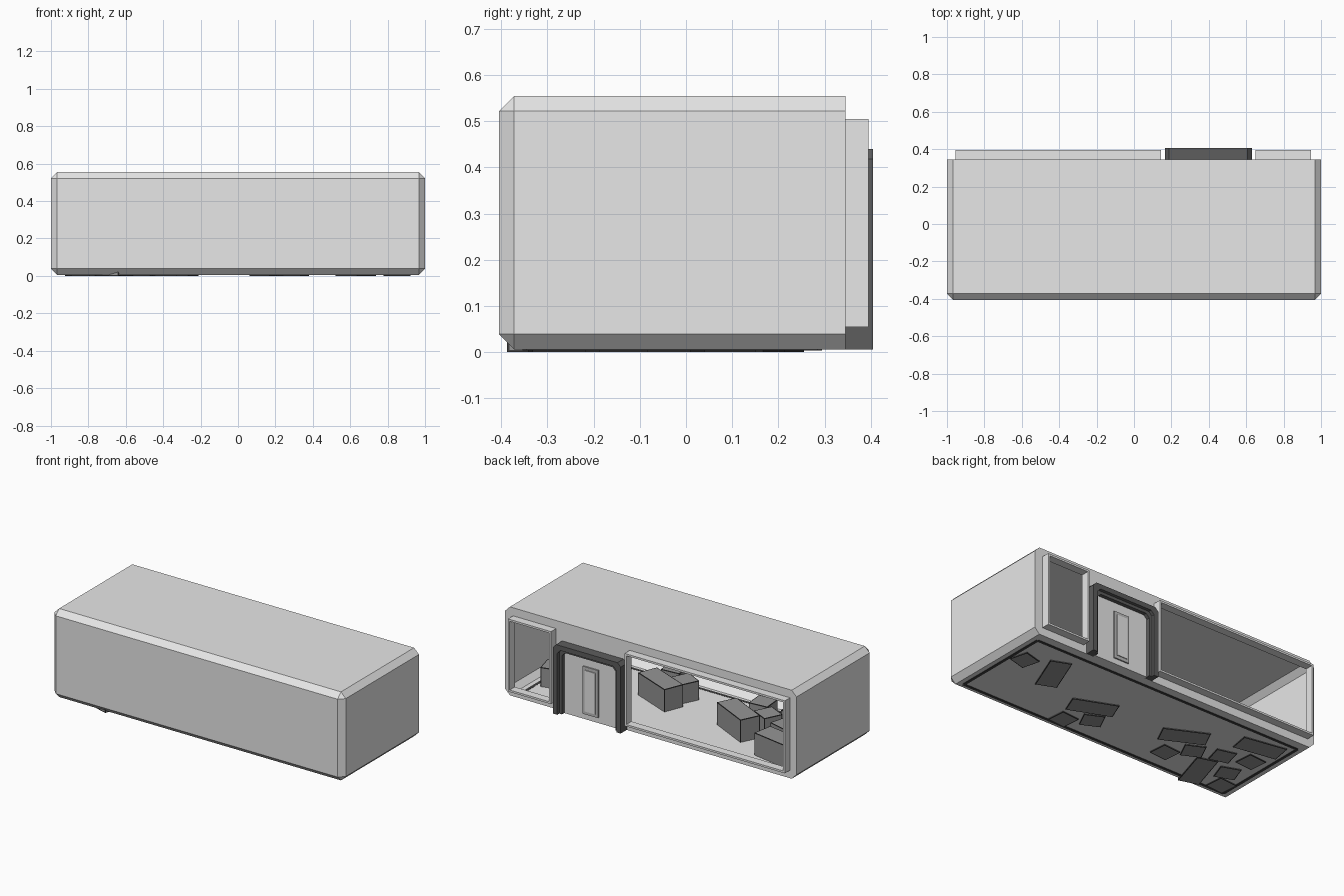
import bpy, bmesh, math
from mathutils import Vector, Matrix

old = bpy.data.objects.get("Cube")
if old:
    bpy.data.objects.remove(old, do_unlink=True)


def material(name, v):
    m = bpy.data.materials.new(name)
    m.use_nodes = True
    m.diffuse_color = (v, v, v, 1)
    m.node_tree.nodes["Principled BSDF"].inputs["Base Color"].default_value = (v, v, v, 1)
    return m


light = material("light grey", 0.8)
mid = material("mid grey", 0.3)
soft = material("soft grey", 0.5)
dark = material("dark grey", 0.11)
black = material("charcoal", 0.05)


def finish(name, bm, *mats):
    me = bpy.data.meshes.new(name)
    bm.to_mesh(me)
    bm.free()
    for m in mats:
        me.materials.append(m)
    ob = bpy.data.objects.new(name, me)
    bpy.context.collection.objects.link(ob)
    return ob


def add_box(bm, lo, hi):
    lo, hi = Vector(lo), Vector(hi)
    mat = Matrix.Translation((lo + hi) / 2) @ Matrix.Diagonal((hi - lo).to_4d())
    return bmesh.ops.create_cube(bm, size=1, matrix=mat)["verts"]


def box(name, lo, hi, mat):
    bm = bmesh.new()
    add_box(bm, lo, hi)
    return finish(name, bm, mat)


# Chamfered room shell, thin walled, with two openings in the back wall
BACK, FLOOR = 0.345, 0.006
WINDOWS = {"wide_window": (-0.955, 0.145), "narrow_window": (0.65, 0.945)}
Z0, Z1, T = 0.055, 0.505, 0.012
bm = bmesh.new()
add_box(bm, (-1, -0.405, FLOOR), (1, BACK, 0.555))
edges = [e for e in bm.edges if any(v.co.y < 0 for v in e.verts)]
bmesh.ops.bevel(bm, geom=edges, offset=0.033, segments=1, affect='EDGES')


def back_geom():
    faces = [f for f in bm.faces if f.calc_center_median().y > BACK - 0.001]
    parts = set(faces)
    for f in faces:
        parts.update(f.edges)
        parts.update(f.verts)
    return list(parts)


cuts = [((x + s * T, 0, 0), (1, 0, 0)) for w in WINDOWS.values() for x, s in zip(w, (1, -1))]
cuts += [((0, 0, Z0 + T), (0, 0, 1)), ((0, 0, Z1 - T), (0, 0, 1))]
for co, no in cuts:
    bmesh.ops.bisect_plane(bm, geom=back_geom(), plane_co=co, plane_no=no)
holes = []
for f in bm.faces:
    c = f.calc_center_median()
    if c.y > BACK - 0.001 and Z0 + T < c.z < Z1 - T:
        if any(a + T < c.x < b - T for a, b in WINDOWS.values()):
            holes.append(f)
bmesh.ops.delete(bm, geom=holes, context='FACES')
finish("room_shell", bm, light)

# Projecting window surrounds
for name, (a, b) in WINDOWS.items():
    bm = bmesh.new()
    y0, y1 = BACK, 0.395
    for x in (a, b - T):
        add_box(bm, (x, y0, Z0), (x + T, y1, Z1))
    for z in (Z0, Z1 - T):
        add_box(bm, (a + T, y0, z), (b - T, y1, z + T))
    finish(name + "_surround", bm, light)


# Stepped door arch
def arch(name, x0, x1, z1, w, y1, mat):
    def outline(i):
        a, b, t, c = x0 + i, x1 - i, z1 - i, 0.022
        return [(a, FLOOR), (a, t - c), (a + c, t), (b - c, t), (b, t - c), (b, FLOOR)]
    bm = bmesh.new()
    face = bm.faces.new([bm.verts.new((x, BACK, z)) for x, z in outline(0) + outline(w)[::-1]])
    ext = bmesh.ops.extrude_face_region(bm, geom=[face])["geom"]
    moved = [v for v in ext if isinstance(v, bmesh.types.BMVert)]
    bmesh.ops.translate(bm, vec=(0, y1 - BACK, 0), verts=moved)
    bmesh.ops.recalc_face_normals(bm, faces=bm.faces)
    return finish(name, bm, mat)


arch("door_frame_outer", 0.165, 0.63, 0.44, 0.03, 0.405, dark)
arch("door_frame_inner", 0.195, 0.60, 0.41, 0.018, 0.385, dark)

# Door leaf with a raised vertical panel
box("door_leaf", (0.213, BACK, FLOOR), (0.582, 0.362, 0.392), light)
box("door_panel_border", (0.345, 0.362, 0.04), (0.45, 0.370, 0.335), soft)
box("door_panel", (0.362, 0.370, 0.06), (0.433, 0.375, 0.315), light)

# Dark border line on the underside
bm = bmesh.new()
X, YA, YB, W = 0.93, -0.345, 0.285, 0.018
for s in (-1, 1):
    add_box(bm, (s * X - W / 2, YA, 0.004), (s * X + W / 2, YB, 0.007))
for y in (YA, YB):
    add_box(bm, (-X, y - W / 2, 0.004), (X, y + W / 2, 0.007))
finish("floor_border", bm, black)


# Crates scattered on the floor, with dark edges around each face
def crate(name, x, y, angle, size):
    bm = bmesh.new()
    w, d, h = size
    add_box(bm, (-w / 2, -d / 2, 0), (w / 2, d / 2, h))
    panels = list(bm.faces)
    rims = bmesh.ops.inset_individual(bm, faces=panels, thickness=0.007, depth=0)["faces"]
    for f in rims:
        f.material_index = 1
    ob = finish(name, bm, mid, black)
    ob.location = (x, y, 0)
    ob.rotation_euler.z = math.radians(angle)


LONG, SMALL = (0.27, 0.125, 0.145), (0.12, 0.115, 0.125)
long_spots = [(0.63, 0.065, 68), (0.23, -0.08, -22), (-0.36, 0, -26),
              (-0.76, 0.17, -10), (-0.66, -0.24, 73)]
small_spots = [(0.85, 0.08, 15), (0.27, -0.28, 5), (0.14, -0.19, -26), (-0.39, -0.2, 5),
               (-0.5, -0.09, -26), (-0.66, -0.03, -15), (-0.82, 0.02, 5),
               (-0.8, -0.155, -20), (-0.86, -0.28, 5)]
for i, (x, y, a) in enumerate(long_spots):
    crate("long_crate_%d" % (i + 1), x, y, a, LONG)
for i, (x, y, a) in enumerate(small_spots):
    crate("small_crate_%d" % (i + 1), x, y, a, SMALL)
